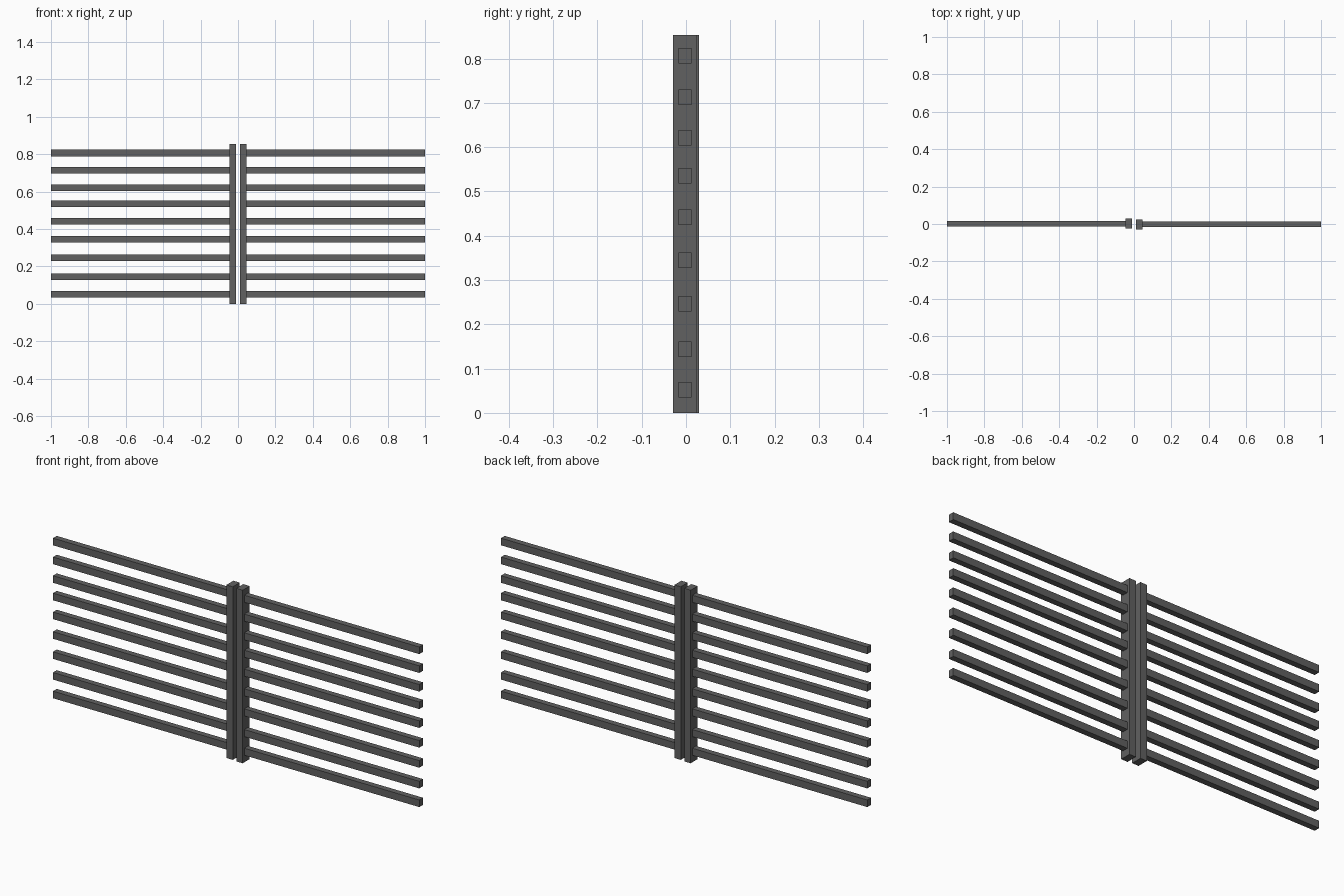
import bpy

if "Cube" in bpy.data.objects:
    bpy.data.objects.remove(bpy.data.objects["Cube"])

# Single dark metal colour
metal = bpy.data.materials.new("dark_grey_metal")
metal.diffuse_color = (0.12, 0.12, 0.12, 1)
metal.use_nodes = True
metal.node_tree.nodes["Principled BSDF"].inputs["Base Color"].default_value = metal.diffuse_color


def box(name, lo, hi):
    """Axis-aligned box between two corners."""
    bpy.ops.mesh.primitive_cube_add(size=1, location=[(a + b) / 2 for a, b in zip(lo, hi)])
    ob = bpy.context.object
    ob.name = name
    ob.scale = [b - a for a, b in zip(lo, hi)]
    bpy.ops.object.transform_apply(location=False, rotation=False, scale=True)
    ob.data.materials.append(metal)
    return ob


HEIGHT = 0.853
POST_IN, POST_OUT = 0.011, 0.046
POST_HALF = 0.027
RAIL_HALF_Y, RAIL_HALF_Z = 0.0145, 0.0175
RAIL_Z = [0.052, 0.144, 0.246, 0.345, 0.442, 0.535, 0.621, 0.713, 0.806]

# Two fence halves, each a post with nine rails, slightly offset in depth
for side, sx, y in (("left", -1, 0.002), ("right", 1, -0.002)):
    x0, x1 = sorted((sx * POST_IN, sx * POST_OUT))
    box(side + "_post", (x0, y - POST_HALF, 0), (x1, y + POST_HALF, HEIGHT))
    x0, x1 = sorted((sx * POST_OUT, sx * 1.0))
    for i, z in enumerate(RAIL_Z):
        box(f"{side}_rail_{i + 1}",
            (x0, y - RAIL_HALF_Y, z - RAIL_HALF_Z),
            (x1, y + RAIL_HALF_Y, z + RAIL_HALF_Z))
